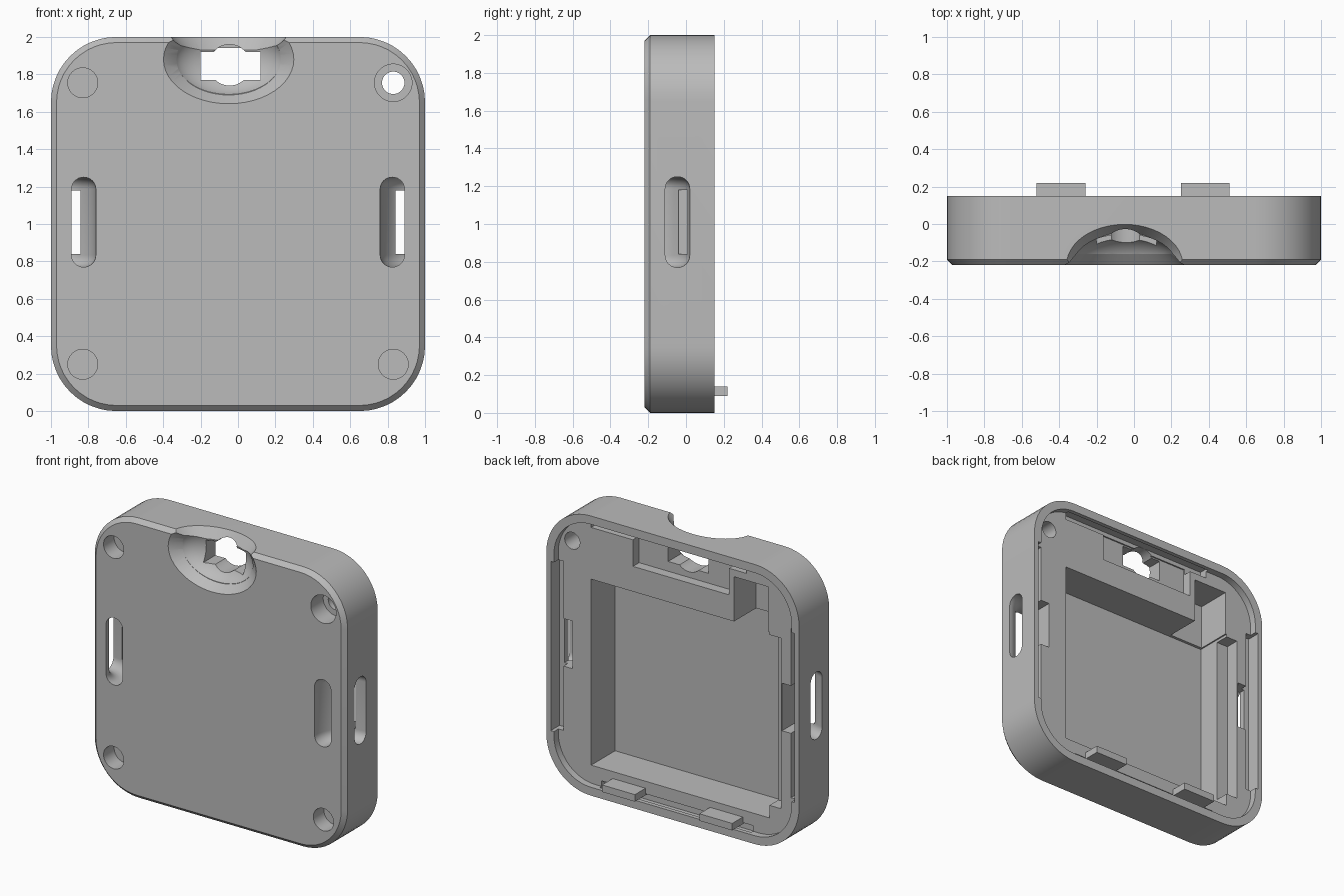
import bpy, bmesh, math
from mathutils import Matrix, Vector

cube = bpy.data.objects.get("Cube")
if cube:
    bpy.data.objects.remove(cube, do_unlink=True)

grey = bpy.data.materials.new("matte_grey")
grey.use_nodes = True
grey.diffuse_color = (0.5, 0.5, 0.5, 1)
grey.node_tree.nodes["Principled BSDF"].inputs["Base Color"].default_value = (0.5, 0.5, 0.5, 1)


def finish(name, bm):
    bmesh.ops.recalc_face_normals(bm, faces=bm.faces)
    mesh = bpy.data.meshes.new(name)
    bm.to_mesh(mesh)
    bm.free()
    mesh.materials.append(grey)
    ob = bpy.data.objects.new(name, mesh)
    bpy.context.collection.objects.link(ob)
    return ob


def rounded_outline(half_x, half_z, radius, steps):
    """Rounded rectangle as (x, z) points around the origin."""
    points = []
    for corner, (sx, sz) in enumerate(((1, 1), (-1, 1), (-1, -1), (1, -1))):
        for i in range(steps + 1):
            a = math.pi / 2 * (corner + i / steps)
            points.append((sx * (half_x - radius) + radius * math.cos(a),
                           sz * (half_z - radius) + radius * math.sin(a)))
    return points


def loft(name, sections):
    """Solid through (inset, y) rounded square sections."""
    bm = bmesh.new()
    rings = []
    for inset, y in sections:
        outline = rounded_outline(1 - inset, 1 - inset, 0.35 - inset, 12)
        rings.append([bm.verts.new((x, y, z + 1)) for x, z in outline])
    n = len(rings[0])
    for a, b in zip(rings, rings[1:]):
        for i in range(n):
            bm.faces.new((a[i], a[(i + 1) % n], b[(i + 1) % n], b[i]))
    bm.faces.new(rings[0])
    bm.faces.new(rings[-1])
    return finish(name, bm)


def box(name, x0, x1, y0, y1, z0, z1):
    bm = bmesh.new()
    bmesh.ops.create_cube(bm, size=1)
    for v in bm.verts:
        v.co = Vector(((x0 + x1) / 2 + v.co.x * (x1 - x0),
                       (y0 + y1) / 2 + v.co.y * (y1 - y0),
                       (z0 + z1) / 2 + v.co.z * (z1 - z0)))
    return finish(name, bm)


def cylinder(name, x, z, y0, y1, r0, r1=None, squash=1):
    """Cylinder or cone along y, squash scales its height in z."""
    bm = bmesh.new()
    bmesh.ops.create_cone(bm, cap_ends=True, segments=48, radius1=r0,
                          radius2=r0 if r1 is None else r1, depth=y1 - y0)
    bm.transform(Matrix.Translation((x, (y0 + y1) / 2, z))
                 @ Matrix.Diagonal((1, 1, squash, 1))
                 @ Matrix.Rotation(-math.pi / 2, 4, 'X'))
    return finish(name, bm)


def strap_ring(side):
    """Capsule section swept about a vertical axis on the front edge."""
    bm = bmesh.new()
    ring = [bm.verts.new((side * (1 - 0.175 + x), -0.22, 1.01 + z))
            for x, z in rounded_outline(0.065, 0.24, 0.064, 8)]
    edges = [bm.edges.new((ring[i], ring[(i + 1) % len(ring)])) for i in range(len(ring))]
    bmesh.ops.spin(bm, geom=ring + edges, cent=(side, -0.22, 0), axis=(0, 0, 1),
                   angle=2 * math.pi, steps=48, use_merge=True)
    bmesh.ops.remove_doubles(bm, verts=bm.verts, dist=0.0005)
    return finish("strap_cutter", bm)


def cut(target, cutter):
    mod = target.modifiers.new("cut", 'BOOLEAN')
    mod.operation = 'DIFFERENCE'
    mod.solver = 'EXACT'
    mod.object = cutter
    bpy.context.view_layer.objects.active = target
    bpy.ops.object.modifier_apply(modifier=mod.name)
    bpy.data.objects.remove(cutter, do_unlink=True)


# Shell with a chamfered front edge
case = loft("case_shell", [(0.03, -0.22), (0, -0.19), (0, 0.15)])

# Shallow rear recess that leaves the rim
cut(case, loft("rim_cutter", [(0.06, 0.1), (0.06, 0.2)]))

# Rear pockets: main bay, corner bay, connector bay, side ledge
for b in ((-0.73, 0.68, -0.17, 0.2, 0.19, 1.52),
          (-0.72, -0.45, -0.15, 0.2, 1.45, 1.84),
          (-0.41, 0.35, 0.03, 0.2, 1.7, 1.93),
          (-0.82, -0.7, 0.0, 0.2, 0.28, 1.5)):
    cut(case, box("bay_cutter", *b))

# Snap grooves behind the rim
for b in ((-0.55, 0.68, 0.04, 0.12, 1.89, 1.96),
          (-0.6, 0.6, 0.06, 0.12, 0.04, 0.1),
          (0.9, 0.965, 0.05, 0.17, 0.38, 1.59),
          (-0.965, -0.9, 0.05, 0.17, 0.38, 1.59)):
    cut(case, box("groove_cutter", *b))

# Curved strap tunnels with rear windows
for side in (-1, 1):
    cut(case, strap_ring(side))
    x0, x1 = sorted((side * 0.83, side * 0.925))
    cut(case, box("window_cutter", x0, x1, -0.04, 0.2, 0.84, 1.18))

# Connector scoop: ellipsoid, front flare, top flare
bm = bmesh.new()
bmesh.ops.create_uvsphere(bm, u_segments=48, v_segments=24, radius=1)
bm.transform(Matrix.Translation((-0.05, -0.22, 1.88)) @ Matrix.Diagonal((0.3, 0.17, 0.2, 1)))
cut(case, finish("scoop_cutter", bm))
cut(case, cylinder("front_flare_cutter", -0.05, 1.88, -0.23, -0.16, 0.36, 0.28, 0.68))
bm = bmesh.new()
bmesh.ops.create_cone(bm, cap_ends=True, segments=48, radius1=0.25, radius2=0.32, depth=0.08)
bm.transform(Matrix.Translation((-0.05, -0.22, 1.97)) @ Matrix.Diagonal((1, 0.7, 1, 1)))
cut(case, finish("top_flare_cutter", bm))

# Connector opening
cut(case, box("port_cutter", -0.2, 0.12, -0.15, 0.06, 1.77, 1.92))
cut(case, cylinder("port_arch_cutter", -0.045, 1.85, -0.15, 0.06, 0.11))

# Blind foot holes and one through hole with a counterbore
for x, z in ((-0.83, 0.25), (0.83, 0.25), (-0.83, 1.755)):
    cut(case, cylinder("foot_cutter", x, z, -0.3, -0.1, 0.08))
cut(case, cylinder("counterbore_cutter", 0.83, 1.755, -0.3, -0.08, 0.1))
cut(case, cylinder("screw_cutter", 0.83, 1.755, -0.3, 0.3, 0.06))

# Latch tabs on the lower rear edge
tabs = [box("latch_tab_right", -0.52, -0.26, 0.05, 0.22, 0.09, 0.14),
        box("latch_tab_left", 0.25, 0.51, 0.05, 0.22, 0.09, 0.14)]

bpy.ops.object.select_all(action='DESELECT')
case.select_set(True)
bpy.context.view_layer.objects.active = case
bpy.ops.object.shade_smooth_by_angle(angle=math.radians(25))
